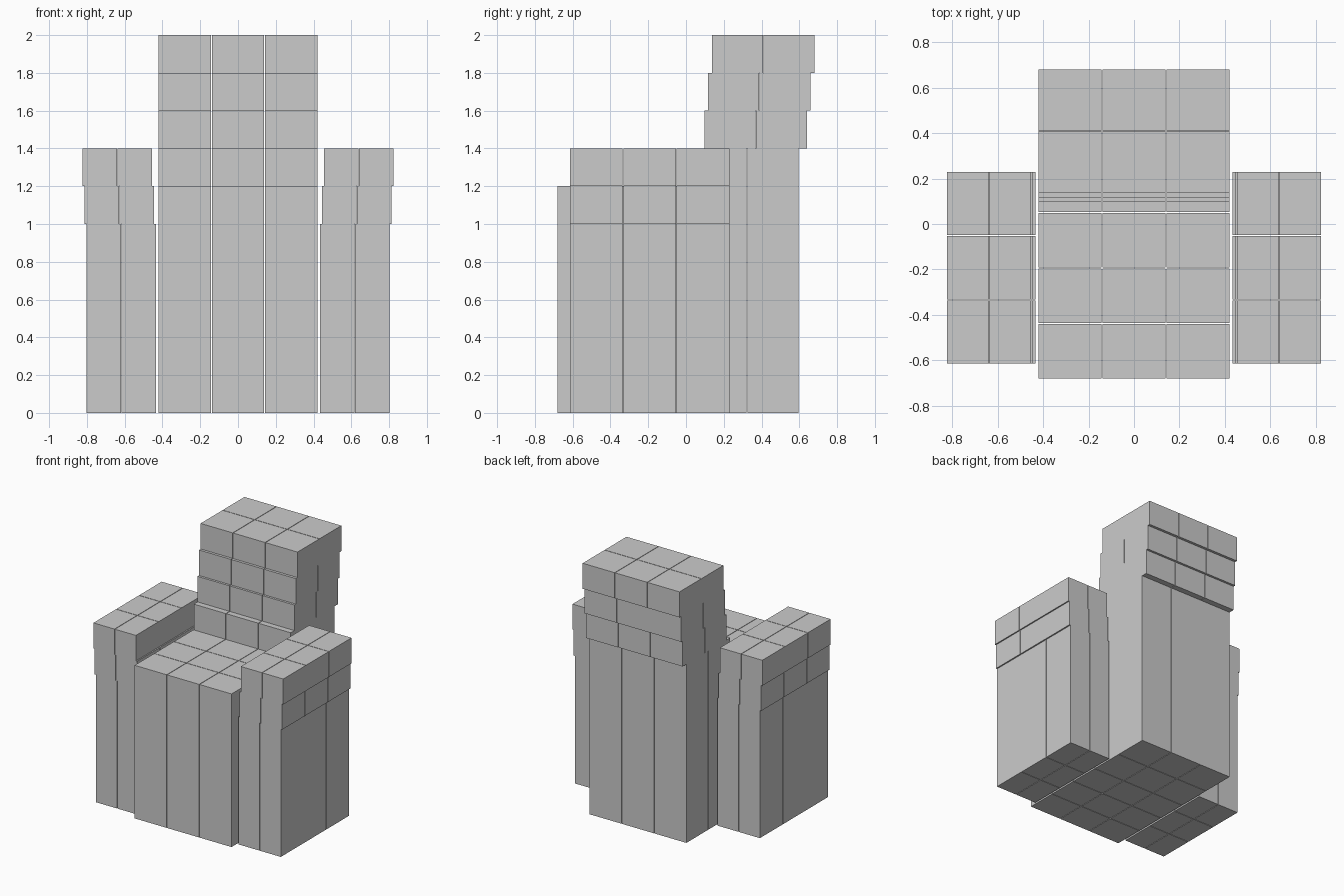
import bpy, bmesh
from mathutils import Matrix, Vector

if "Cube" in bpy.data.objects:
    bpy.data.objects.remove(bpy.data.objects["Cube"])

GAP = 0.004  # hairline joint between neighbouring stones


def course(name, xr, yr, zr, nx, ny):
    """One layer of masonry: an nx by ny grid of stones filling the given extents."""
    bm = bmesh.new()
    sx = (xr[1] - xr[0] + GAP) / nx
    sy = (yr[1] - yr[0] + GAP) / ny
    h = zr[1] - zr[0]
    for i in range(nx):
        for j in range(ny):
            centre = Vector((xr[0] + sx * i + (sx - GAP) / 2,
                             yr[0] + sy * j + (sy - GAP) / 2,
                             zr[0] + h / 2))
            size = Matrix.Diagonal((sx - GAP, sy - GAP, h, 1))
            bmesh.ops.create_cube(bm, size=1, matrix=Matrix.Translation(centre) @ size)
    mesh = bpy.data.meshes.new(name)
    bm.to_mesh(mesh)
    bm.free()
    obj = bpy.data.objects.new(name, mesh)
    bpy.context.collection.objects.link(obj)
    return obj


# Seat
course("seat", (-0.42, 0.42), (-0.68, 0.048), (0, 1.2), 3, 3)

# Backrest: tall base and three courses stepping backwards
back = [(0.052, 0, 1.4), (0.098, 1.4, 1.6), (0.116, 1.6, 1.8), (0.137, 1.8, 2.0)]
for k, (y, z0, z1) in enumerate(back):
    course(f"backrest_course_{k + 1}", (-0.42, 0.42), (y, y + 0.543), (z0, z1), 3, 2)

# Armrests: tall base and two courses stepping outwards, on both sides
arm = [(0.434, 0, 1.0), (0.445, 1.0, 1.2), (0.455, 1.2, 1.4)]
for side, s in (("right", 1), ("left", -1)):
    for k, (x, z0, z1) in enumerate(arm):
        xr = sorted((s * x, s * (x + 0.368)))
        course(f"{side}_armrest_course_{k + 1}", xr, (-0.615, 0.23), (z0, z1), 2, 3)
